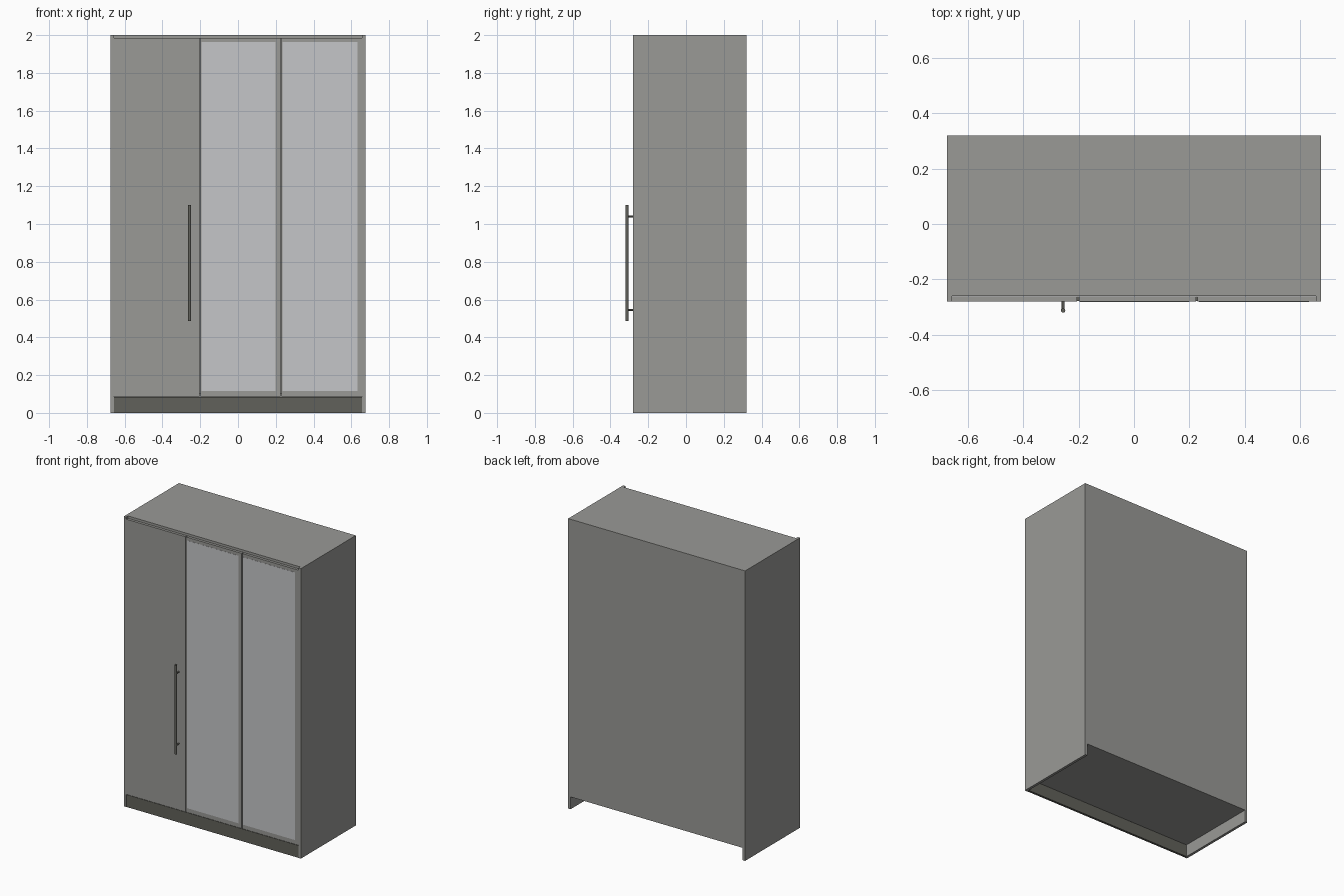
import bpy

if "Cube" in bpy.data.objects:
    bpy.data.objects.remove(bpy.data.objects["Cube"], do_unlink=True)


def material(name, rgb):
    mat = bpy.data.materials.new(name)
    mat.use_nodes = True
    mat.diffuse_color = (*rgb, 1)
    mat.node_tree.nodes["Principled BSDF"].inputs["Base Color"].default_value = (*rgb, 1)
    return mat


body_grey = material("warm grey panel", (0.32, 0.32, 0.305))
mirror_grey = material("pale mirror grey", (0.56, 0.565, 0.58))
dark_olive = material("dark olive grey", (0.12, 0.12, 0.103))


def box(name, mat, x, y, z):
    """Box spanning the given (low, high) ranges."""
    bpy.ops.mesh.primitive_cube_add(size=1, location=[sum(r) / 2 for r in (x, y, z)])
    ob = bpy.context.object
    ob.name = name
    ob.scale = [r[1] - r[0] for r in (x, y, z)]
    bpy.ops.object.transform_apply(location=False, rotation=False, scale=True)
    ob.data.materials.append(mat)
    return ob


def rod(name, mat, radius, length, location, rotation=(0, 0, 0)):
    bpy.ops.mesh.primitive_cylinder_add(vertices=24, radius=radius, depth=length,
                                        location=location, rotation=rotation)
    ob = bpy.context.object
    ob.name = name
    ob.data.materials.append(mat)
    bpy.ops.object.shade_smooth_by_angle()
    return ob


W, FRONT, BACK, H = 0.675, -0.28, 0.32, 2.0
T = 0.018                  # panel thickness
IN = W - T                 # inner half width
INSET = FRONT + T + 0.002  # plane behind the doors
KICK = 0.085               # plinth height

# Carcass
box("left_side_panel", body_grey, (IN, W), (FRONT, BACK), (0, H))
box("right_side_panel", body_grey, (-W, -IN), (FRONT, BACK), (0, H))
box("top_panel", body_grey, (-IN, IN), (INSET, BACK), (H - T, H))
box("bottom_panel", body_grey, (-IN, IN), (INSET, BACK), (KICK, KICK + T))
box("back_panel", body_grey, (-IN, IN), (BACK - T, BACK), (KICK, H))
box("plinth", dark_olive, (-IN, IN), (FRONT + 0.002, FRONT + T), (0, KICK))

# Doors, flush with the side panels and split by narrow gaps
GAP = 0.003
splits = [-IN, -0.202, 0.227, IN]
for name, low, high in zip(("right", "middle", "left"), splits, splits[1:]):
    x0 = low + (GAP if low > -IN else 0)
    x1 = high - (GAP if high < IN else 0)
    box(name + "_door", body_grey, (x0, x1), (FRONT, FRONT + T), (KICK + GAP, H - 0.015))

# Mirror plates on two doors
for name, x in (("middle", (-0.194, 0.199)), ("left", (0.235, 0.632))):
    box(name + "_mirror", mirror_grey, x, (FRONT - 0.001, FRONT + 0.004), (0.117, 1.963))

# Bar handle on two posts
HX, HY = -0.256, -0.312
rod("handle_bar", dark_olive, 0.008, 0.615, (HX, HY, 0.793))
for name, z in (("lower", 0.545), ("upper", 1.04)):
    rod(name + "_handle_post", dark_olive, 0.005, FRONT - HY,
        (HX, (FRONT + HY) / 2, z), (1.5708, 0, 0))
